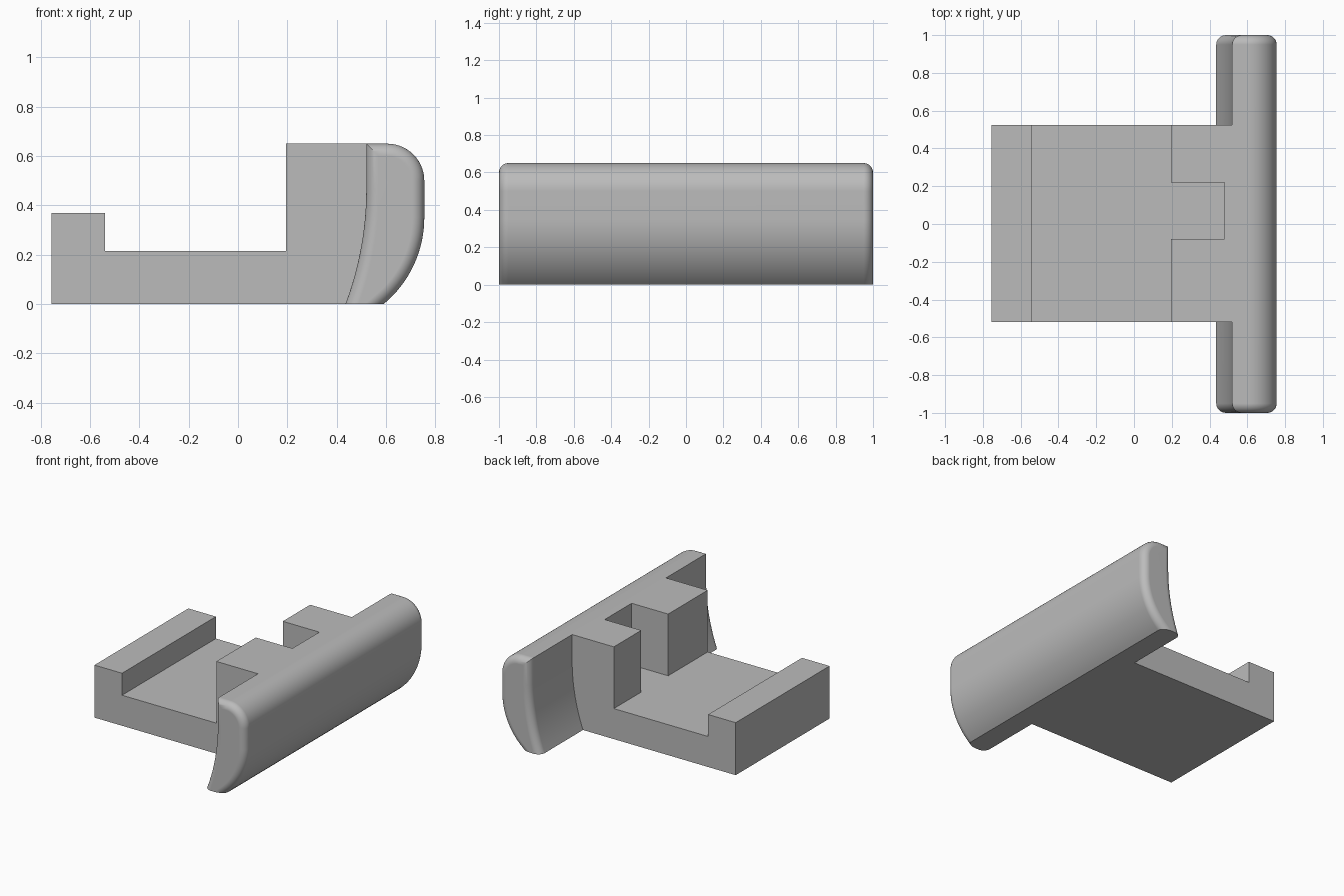
import bpy, bmesh
from math import sin, cos, asin, pi

cube = bpy.data.objects.get("Cube")
if cube:
    bpy.data.objects.remove(cube, do_unlink=True)

grey = bpy.data.materials.new("plain grey")
grey.use_nodes = True
colour = (0.5, 0.5, 0.5, 1)
grey.diffuse_color = colour
grey.node_tree.nodes["Principled BSDF"].inputs["Base Color"].default_value = colour

TOP = 0.65


def arc(cx, cz, r, a0, a1, n):
    """Points on an arc in the xz plane."""
    return [(cx + r * cos(a0 + (a1 - a0) * i / n),
             cz + r * sin(a0 + (a1 - a0) * i / n)) for i in range(n + 1)]


def extrude(name, profile, y0, y1, end_round=0):
    """Extrude an xz profile along y, optionally rounding the end rims."""
    bm = bmesh.new()
    face = bm.faces.new([bm.verts.new((x, y0, z)) for x, z in profile])
    out = bmesh.ops.extrude_face_region(bm, geom=[face])["geom"]
    moved = [v for v in out if isinstance(v, bmesh.types.BMVert)]
    bmesh.ops.translate(bm, vec=(0, y1 - y0, 0), verts=moved)
    bmesh.ops.recalc_face_normals(bm, faces=bm.faces)
    if end_round:
        # every end edge except the one resting on the ground
        rim = [e for e in bm.edges
               if abs(e.verts[0].co.y - e.verts[1].co.y) < 1e-5
               and max(v.co.z for v in e.verts) > 1e-4]
        bmesh.ops.bevel(bm, geom=rim, offset=end_round, segments=8,
                        profile=0.5, affect='EDGES', clamp_overlap=False)
        bmesh.ops.recalc_face_normals(bm, faces=bm.faces)
    mesh = bpy.data.meshes.new(name)
    bm.to_mesh(mesh)
    bm.free()
    mesh.materials.append(grey)
    obj = bpy.data.objects.new(name, mesh)
    bpy.context.collection.objects.link(obj)
    return obj


def combine(target, other, operation):
    """Apply an exact boolean and remove the second object."""
    bpy.context.view_layer.objects.active = target
    mod = target.modifiers.new(operation.lower(), 'BOOLEAN')
    mod.object, mod.operation, mod.solver = other, operation, 'EXACT'
    bpy.ops.object.modifier_apply(modifier=mod.name)
    bpy.data.objects.remove(other, do_unlink=True)


# Stepped bracket: front lip, tray floor and raised block
bracket = extrude("bracket", [
    (-0.755, 0), (0.5, 0), (0.56, TOP), (0.195, TOP), (0.195, 0.215),
    (-0.54, 0.215), (-0.54, 0.37), (-0.755, 0.37)], -0.52, 0.525)

# Slot through the raised block
slot = extrude("slot_cutter", [
    (0.1, 0.215), (0.48, 0.215), (0.48, 0.8), (0.1, 0.8)], -0.08, 0.22)
slot.hide_render = True
combine(bracket, slot, 'DIFFERENCE')

# Curved bumper with rounded ends
outer_r, inner_r = 0.454, 1.32
outer = arc(0.755 - outer_r, 0.35, outer_r, -asin(0.35 / outer_r), 0, 16)
shoulder = arc(0.605, 0.5, 0.15, 0, pi / 2, 14)
inner = arc(0.52 - inner_r, 0.465, inner_r, 0, -asin(0.465 / inner_r), 12)
bumper = extrude("bumper", outer + shoulder + [(0.52, TOP)] + inner,
                 -1, 1, end_round=0.05)

# Join into one solid and clean the flat faces
combine(bracket, bumper, 'UNION')
bracket.name = "bumper_bracket"
bm = bmesh.new()
bm.from_mesh(bracket.data)
bmesh.ops.dissolve_limit(bm, angle_limit=0.002, verts=bm.verts, edges=bm.edges)
bm.to_mesh(bracket.data)
bm.free()

bpy.ops.object.select_all(action='DESELECT')
bracket.select_set(True)
bpy.context.view_layer.objects.active = bracket
bpy.ops.object.shade_smooth_by_angle(angle=pi / 6)
normals = bracket.modifiers.new("weighted_normals", 'WEIGHTED_NORMAL')
normals.keep_sharp = True
